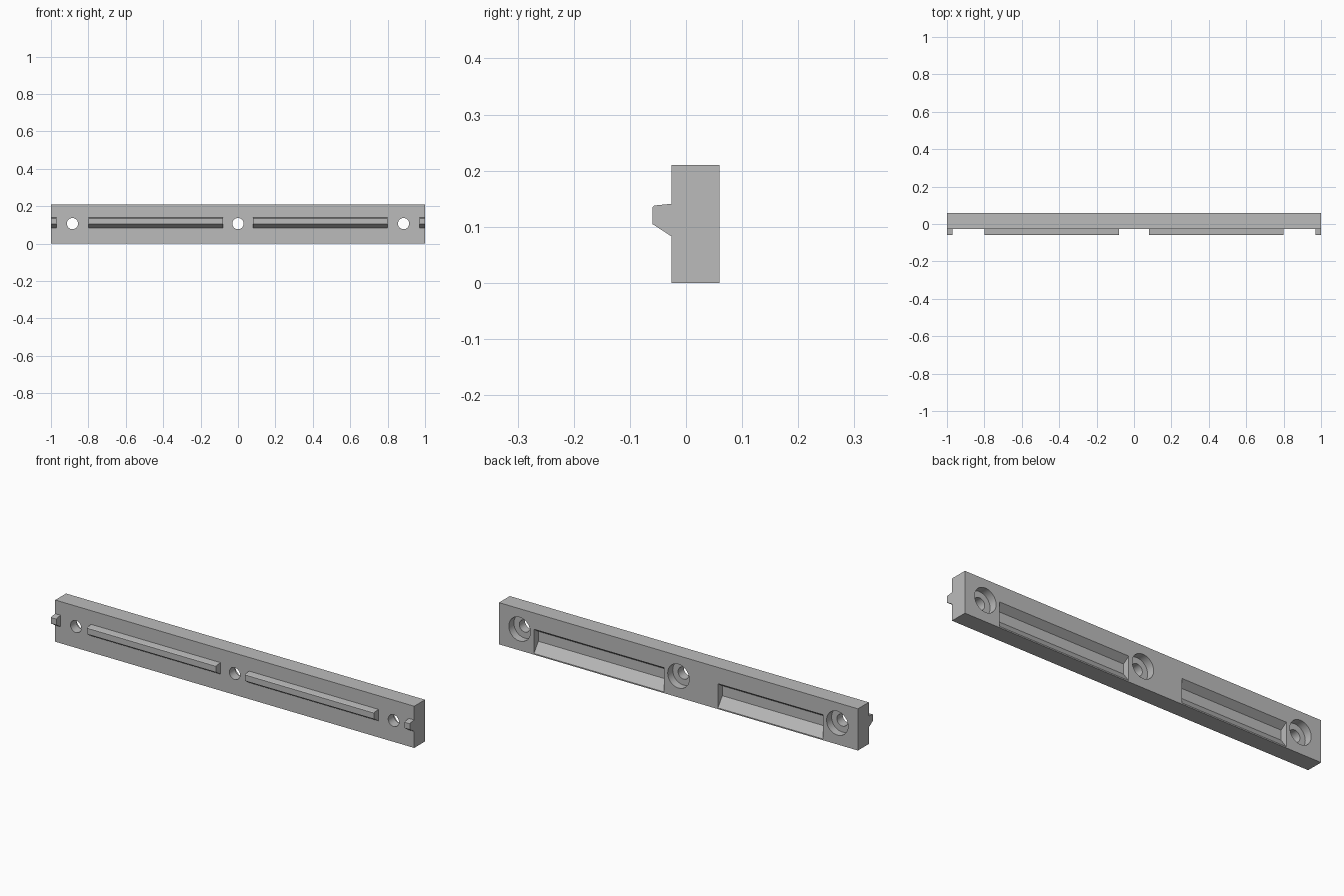
import bpy, bmesh, math
from mathutils import Matrix

cube = bpy.data.objects.get("Cube")
if cube:
    bpy.data.objects.remove(cube, do_unlink=True)

FRONT, BACK, HEIGHT = -0.026, 0.06, 0.21
HOLE_Z = 0.107

grey = bpy.data.materials.new("plain_grey")
grey.use_nodes = True
colour = (0.5, 0.5, 0.5, 1)
grey.diffuse_color = colour
grey.node_tree.nodes["Principled BSDF"].inputs["Base Color"].default_value = colour


def make_object(name, bm):
    bmesh.ops.recalc_face_normals(bm, faces=bm.faces)
    mesh = bpy.data.meshes.new(name)
    bm.to_mesh(mesh)
    bm.free()
    mesh.materials.append(grey)
    obj = bpy.data.objects.new(name, mesh)
    bpy.context.collection.objects.link(obj)
    return obj


def extrude_x(name, profile, x0, x1):
    """Extrude a (y, z) profile along x."""
    bm = bmesh.new()
    face = bm.faces.new([bm.verts.new((x0, y, z)) for y, z in profile])
    moved = bmesh.ops.extrude_face_region(bm, geom=[face], use_keep_orig=True)["geom"]
    verts = [v for v in moved if isinstance(v, bmesh.types.BMVert)]
    bmesh.ops.translate(bm, verts=verts, vec=(x1 - x0, 0, 0))
    return make_object(name, bm)


def cylinder_y(name, x, radius, y0, y1):
    bm = bmesh.new()
    place = Matrix.Translation((x, (y0 + y1) / 2, HOLE_Z)) @ Matrix.Rotation(math.pi / 2, 4, "X")
    bmesh.ops.create_cone(bm, cap_ends=True, segments=48, radius1=radius,
                          radius2=radius, depth=y1 - y0, matrix=place)
    return make_object(name, bm)


# Main bar
bar = extrude_x("bar", [(FRONT, 0), (BACK, 0), (BACK, HEIGHT), (FRONT, HEIGHT)], -1, 1)

# Screw holes with counterbores open to the back
cutters = []
for x in (-0.885, 0, 0.885):
    cutters.append(cylinder_y("counterbore_cutter", x, 0.06, 0.02, 0.1))
    cutters.append(cylinder_y("screw_hole_cutter", x, 0.03, -0.1, 0.05))

# Tapered back recesses, continued slightly past the back face
recess = [(0.025, 0.054), (BACK, 0.006), (0.08, 0.006),
          (0.08, 0.128), (BACK, 0.128), (0.025, 0.104)]
for x0, x1 in ((0.08, 0.805), (-0.805, -0.22)):
    cutters.append(extrude_x("recess_cutter", recess, x0, x1))

for cutter in cutters:
    cutter.hide_render = True
    mod = bar.modifiers.new("cut", "BOOLEAN")
    mod.operation = "DIFFERENCE"
    mod.solver = "EXACT"
    mod.object = cutter

# Bake the cuts, then discard the cutters
bpy.context.view_layer.update()
baked = bpy.data.meshes.new_from_object(bar.evaluated_get(bpy.context.evaluated_depsgraph_get()))
bar.modifiers.clear()
bar.data = baked
for cutter in cutters:
    bpy.data.objects.remove(cutter, do_unlink=True)

# Front rails and short end tabs share one hooked profile
rail = [(FRONT, 0.083), (FRONT, 0.141), (-0.056, 0.138), (-0.06, 0.135), (-0.06, 0.105)]
for side, sign in (("left", 1), ("right", -1)):
    for part, a, b in (("rail", 0.08, 0.80), ("end_tab", 0.97, 1.0)):
        extrude_x(f"{side}_{part}", rail, sign * a, sign * b)

# Smooth the round holes, keep the edges crisp
bpy.ops.object.select_all(action="DESELECT")
bar.select_set(True)
bpy.context.view_layer.objects.active = bar
bpy.ops.object.shade_smooth_by_angle(angle=math.radians(30))
